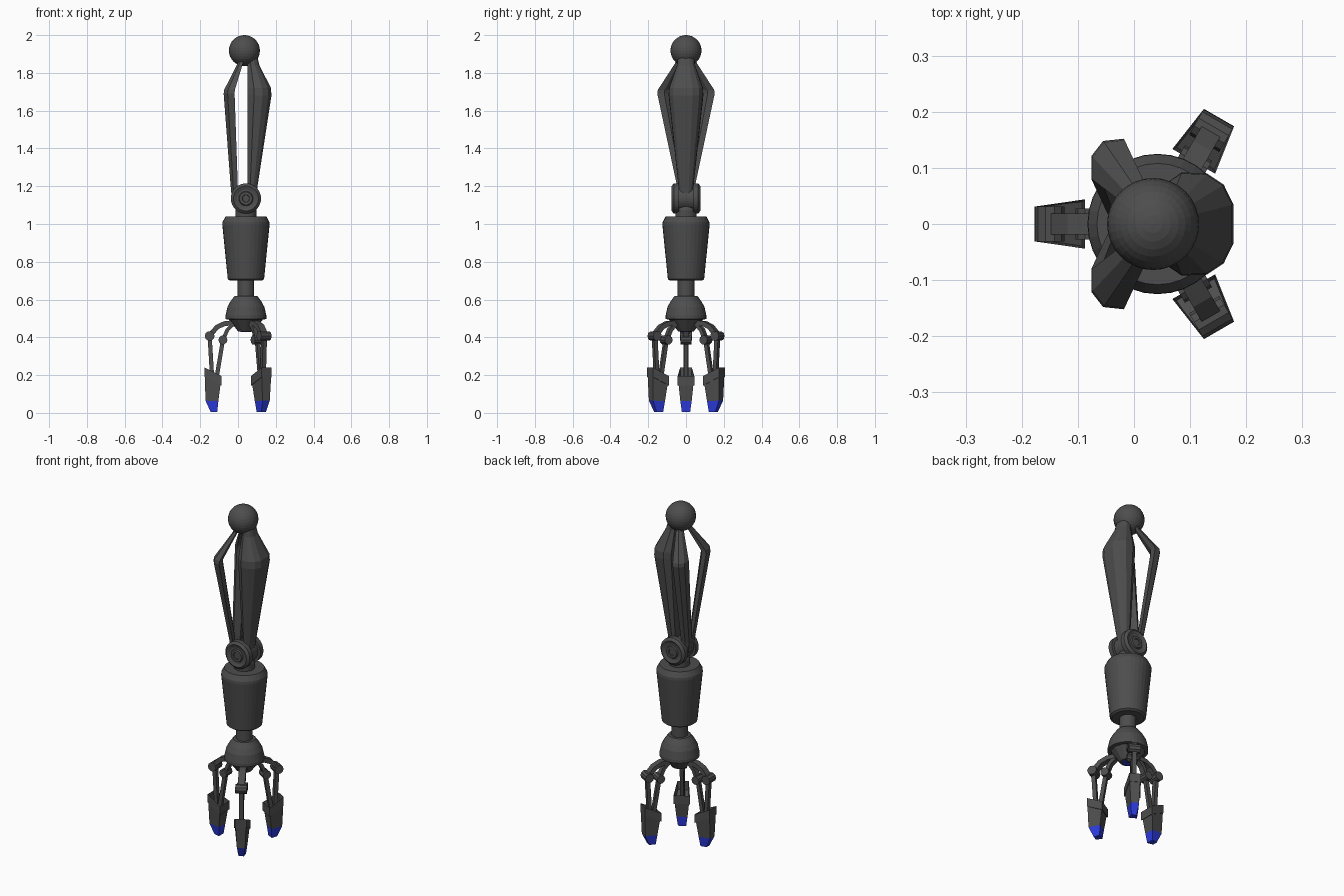
import bpy, bmesh
from math import sin, cos, pi, radians
from mathutils import Vector, Matrix

if "Cube" in bpy.data.objects:
    bpy.data.objects.remove(bpy.data.objects["Cube"])

AX = 0.042  # x of the arm's main axis


def material(name, rgb):
    m = bpy.data.materials.new(name)
    m.diffuse_color = (*rgb, 1)
    m.use_nodes = True
    m.node_tree.nodes["Principled BSDF"].inputs["Base Color"].default_value = m.diffuse_color
    return m


GREY = material("dark_grey", (0.075, 0.075, 0.075))
BLUE = material("blue", (0.025, 0.045, 0.75))


def finish(bm, name, mats=(GREY,), matrix=Matrix()):
    bm.transform(matrix)
    bmesh.ops.recalc_face_normals(bm, faces=bm.faces)
    me = bpy.data.meshes.new(name)
    bm.to_mesh(me)
    bm.free()
    for m in mats:
        me.materials.append(m)
    ob = bpy.data.objects.new(name, me)
    bpy.context.collection.objects.link(ob)
    return ob


def skin(rings):
    """Bridge rings of equal length and cap both ends."""
    bm = bmesh.new()
    vs = [[bm.verts.new(p) for p in ring] for ring in rings]
    n = len(vs[0])
    for a, b in zip(vs, vs[1:]):
        for i in range(n):
            j = (i + 1) % n
            bm.faces.new((a[i], a[j], b[j], b[i]))
    bm.faces.new(vs[0][::-1])
    bm.faces.new(vs[-1])
    return bm


def lathe(name, profile, matrix, n=32, mats=(GREY,)):
    rings = [[(r * cos(2 * pi * i / n), r * sin(2 * pi * i / n), z)
              for i in range(n)] for r, z in profile]
    return finish(skin(rings), name, mats, matrix)


def bar(name, path, w, t, matrix):
    """Rectangular link along (r, z) points: half width w across, half thickness t."""
    pts = [Vector((r, 0, z)) for r, z in path]
    rings = []
    for i, p in enumerate(pts):
        d = (pts[min(i + 1, len(pts) - 1)] - pts[max(i - 1, 0)]).normalized()
        nrm = Vector((-d.z, 0, d.x)) * t
        s = Vector((0, w, 0))
        rings.append([p + nrm + s, p + nrm - s, p - nrm - s, p - nrm + s])
    return finish(skin(rings), name, matrix=matrix)


AXIS = Matrix.Translation((AX, 0, 0))

# Shoulder ball
bm = bmesh.new()
bmesh.ops.create_uvsphere(bm, u_segments=32, v_segments=16, radius=0.082)
finish(bm, "shoulder_ball", matrix=Matrix.Translation((0.034, 0, 1.918)))

# Large upper arm shell on the outer side
half = [(0.05, 0.068), (0.085, 0.092), (0.13, 0.09), (0.16, 0.07), (0.177, 0.035)]
mid = half + [(x, -y) for x, y in reversed(half)]


def outer_ring(z, sx, sy):
    return [(0.05 + (x - 0.05) * sx, y * sy, z) for x, y in mid]


finish(skin([outer_ring(1.13, 0.36, 0.36), outer_ring(1.2, 0.42, 0.43),
             outer_ring(1.68, 1, 1), outer_ring(1.72, 0.98, 0.98),
             outer_ring(1.84, 0.5, 0.52), outer_ring(1.89, 0.4, 0.45)]), "upper_arm_shell")

# Two slim upper arm struts, mirrored across y
strut = [(-0.018, 0.152), (-0.055, 0.148), (-0.076, 0.121), (-0.076, 0.08),
         (-0.055, 0.068), (-0.019, 0.115)]
for side, label in ((1, "back"), (-1, "front")):
    def strut_ring(z, cx, cy, s):
        return [(cx + (x + 0.047) * s, side * (cy + (y - 0.11) * s), z) for x, y in strut]
    finish(skin([strut_ring(1.13, -0.015, 0.018, 0.6), strut_ring(1.2, -0.02, 0.02, 0.65),
                 strut_ring(1.69, -0.047, 0.11, 1), strut_ring(1.71, -0.045, 0.108, 0.98),
                 strut_ring(1.85, 0.012, 0.038, 0.48), strut_ring(1.89, 0.025, 0.03, 0.4)]),
           label + "_arm_strut")

# Elbow: two dished discs, a hub between them and a neck
disc = [(0.08, 0.036), (0.08, 0.064), (0.066, 0.076), (0.048, 0.069),
        (0.038, 0.069), (0.034, 0.077), (0.02, 0.077), (0.018, 0.072)]
for side, label in ((1, "front"), (-1, "back")):
    lathe(label + "_elbow_disc", disc,
          Matrix.Translation((AX, 0, 1.135)) @ Matrix.Rotation(side * pi / 2, 4, 'X'))
lathe("elbow_hub", [(0.065, -0.04), (0.065, 0.04)],
      Matrix.Translation((AX, 0, 1.135)) @ Matrix.Rotation(pi / 2, 4, 'X'))
lathe("elbow_neck", [(0.056, 1.02), (0.056, 1.075), (0.045, 1.1)], AXIS)

# Forearm, wrist and hand dome
lathe("forearm", [(0.085, 0.7), (0.096, 0.708), (0.125, 0.995), (0.124, 1.01),
                  (0.108, 1.04)], AXIS)
lathe("wrist", [(0.044, 0.6), (0.044, 0.72)], AXIS)
lathe("hand_dome", [(0.098, 0.495), (0.108, 0.497), (0.108, 0.515), (0.098, 0.56),
                    (0.082, 0.59), (0.06, 0.62)], AXIS)
lathe("palm", [(0.042, 0.432), (0.092, 0.497)], AXIS, 12)
lathe("palm_light", [(0.03, 0.428), (0.03, 0.434)], AXIS, 16, (BLUE,))

# Three fingers around the hand, built in a (radius, across, height) frame
for k, angle in enumerate((180, 60, -60), 1):
    M = AXIS @ Matrix.Rotation(radians(angle), 4, 'Z')
    f = f"finger_{k}_"
    bar(f + "upper_link", [(0.06, 0.478), (0.115, 0.472), (0.152, 0.455), (0.192, 0.41)],
        0.019, 0.013, M)
    bar(f + "lower_link", [(0.065, 0.472), (0.098, 0.44), (0.122, 0.385)], 0.016, 0.01, M)
    bar(f + "outer_rod", [(0.192, 0.405), (0.178, 0.17)], 0.012, 0.011, M)
    bar(f + "inner_rod", [(0.122, 0.385), (0.158, 0.17)], 0.01, 0.011, M)
    for name, r, z, rad, w in (("outer_joint", 0.192, 0.407, 0.026, 0.031),
                               ("inner_joint", 0.122, 0.386, 0.024, 0.028)):
        lathe(f + name, [(rad, -w), (rad, w)],
              M @ Matrix.Translation((r, 0, z)) @ Matrix.Rotation(pi / 2, 4, 'X'), 10)

    # Fingertip: tapered shell with open top and blue end
    levels = [((0.187, 0.014, 0.005), (0.152, 0.022, 0.005)),
              ((0.214, 0.022, 0.065), (0.146, 0.030, 0.062)),
              ((0.219, 0.031, 0.24), (0.129, 0.044, 0.195))]
    bm = skin([[(ro, wo, zo), (ro, -wo, zo), (ri, -wi, zi), (ri, wi, zi)]
               for (ro, wo, zo), (ri, wi, zi) in levels])
    bm.faces.ensure_lookup_table()
    top = bm.faces[-1]
    bmesh.ops.inset_region(bm, faces=[top], thickness=0.013)
    bmesh.ops.translate(bm, verts=top.verts, vec=(0, 0, -0.05))
    for face in bm.faces:
        face.material_index = int(face.calc_center_median().z < 0.06)
    finish(bm, f + "tip", (GREY, BLUE), M)
